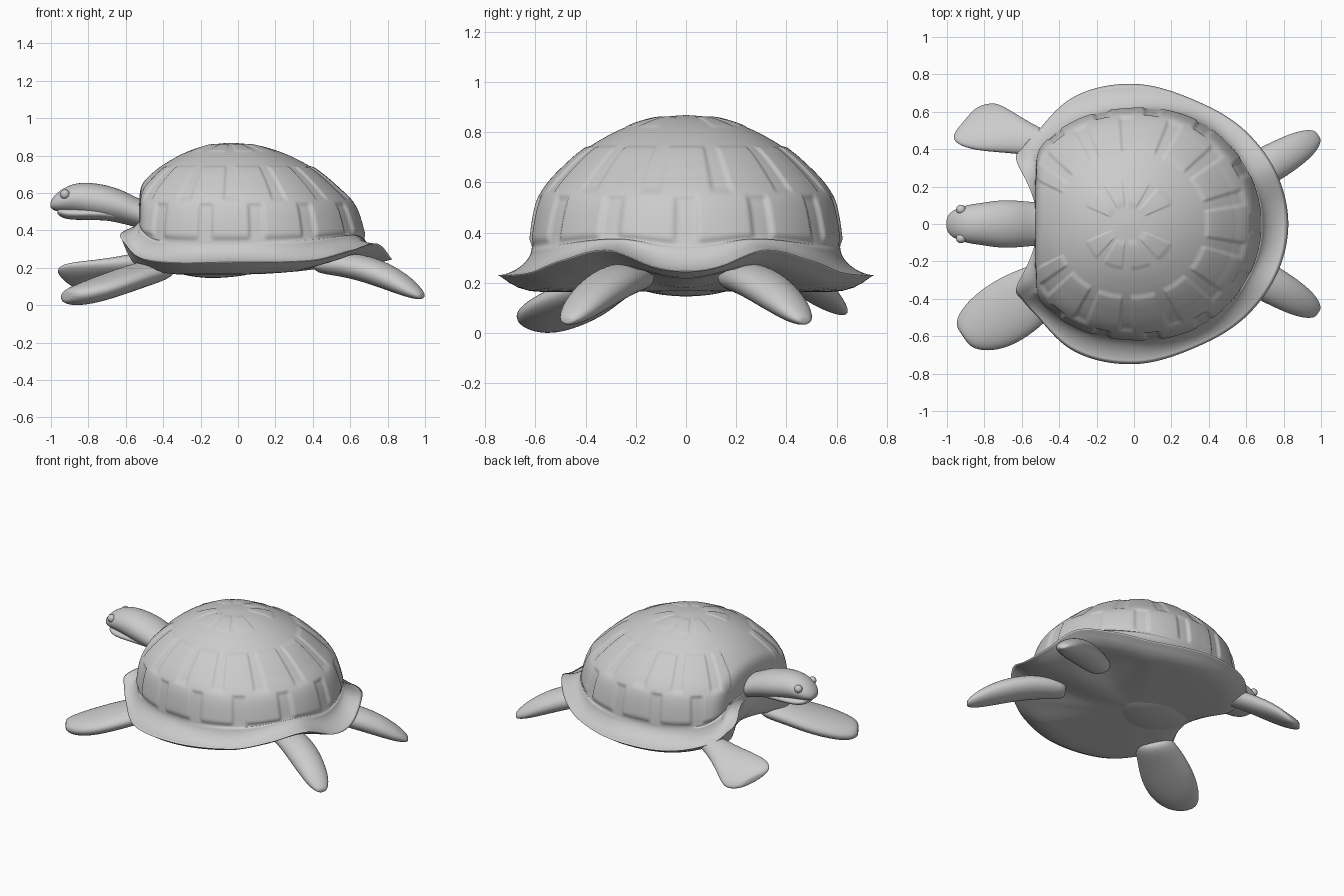
import bpy, bmesh, math

if "Cube" in bpy.data.objects:
    bpy.data.objects.remove(bpy.data.objects["Cube"])

def curve(table, x):
    """Smooth interpolation of a table of (x, value) points."""
    n = len(table)
    for i in range(n - 1):
        x0, y0 = table[i]
        x1, y1 = table[i + 1]
        if x <= x1 or i == n - 2:
            t = min(max((x - x0) / (x1 - x0), 0), 1)
            xa, ya = table[i - 1] if i > 0 else (2 * x0 - x1, y1)
            xb, yb = table[i + 2] if i + 2 < n else (2 * x1 - x0, y0)
            m0 = (y1 - ya) / (x1 - xa) * (x1 - x0)
            m1 = (yb - y0) / (xb - x0) * (x1 - x0)
            return ((2*t**3 - 3*t*t + 1) * y0 + (t**3 - 2*t*t + t) * m0
                    + (3*t*t - 2*t**3) * y1 + (t**3 - t*t) * m1)

def loft(name, rings, subsurf=0):
    """Skin a list of closed rings, closing each end with a fan."""
    bm = bmesh.new()
    loops = [[bm.verts.new(p) for p in r] for r in rings]
    n = len(loops[0])
    for a, b in zip(loops, loops[1:]):
        for i in range(n):
            bm.faces.new((a[i], a[(i + 1) % n], b[(i + 1) % n], b[i]))
    for lp in (loops[0], loops[-1]):
        c = bm.verts.new([sum(v.co[k] for v in lp) / n for k in range(3)])
        for i in range(n):
            bm.faces.new((lp[i], lp[(i + 1) % n], c))
    bmesh.ops.recalc_face_normals(bm, faces=bm.faces)
    me = bpy.data.meshes.new(name)
    bm.to_mesh(me)
    bm.free()
    for p in me.polygons:
        p.use_smooth = True
    ob = bpy.data.objects.new(name, me)
    bpy.context.collection.objects.link(ob)
    if subsurf:
        mod = ob.modifiers.new("smooth", 'SUBSURF')
        mod.levels = mod.render_levels = subsurf
    return ob

def limb(name, sections, sy=1):
    """Flattened tube; each section is x, y, z, half width, half height, side yaw, side slope."""
    rings = []
    for x, y, z, w, h, yaw, slope in sections:
        c, s = math.cos(math.radians(yaw)), math.sin(math.radians(yaw))
        ring = []
        for i in range(12):
            a = 2 * math.pi * i / 12
            u, v = 1.04 * w * math.cos(a), 1.04 * h * math.sin(a)
            ring.append((x + c * u, sy * (y + s * u), z + v + slope * u))
        rings.append(ring)
    return loft(name, rings, 2)

# Shell outlines by angle from the rear (0) to the head (180)
CX = -0.04
rim_r = [(0, .865), (17, .85), (37, .81), (62, .755), (88, .75), (113, .735),
         (132, .69), (144, .69), (149, .69), (157, .58), (166, .51), (180, .47)]
rim_z = [(0, .245), (8, .26), (22, .33), (38, .29), (55, .24), (90, .23),
         (120, .23), (138, .27), (150, .38), (160, .42), (180, .42)]
base_r = [(0, .675), (45, .65), (90, .61), (135, .61), (180, .59)]
base_z = [(0, .34), (22, .375), (50, .35), (90, .33), (130, .35), (155, .46), (180, .47)]
low_z = [(0, .215), (22, .26), (40, .22), (60, .175), (120, .165), (150, .19), (180, .2)]
# Dome profile: radius fraction and height along the profile
dome_k = [(0, .02), (.2, .25), (.4, .5), (.6, .74), (.8, .945), (1, 1)]
dome_z = [(0, .868), (.2, .85), (.4, .79), (.6, .69), (.8, .54), (1, .33)]

def box(x, lo, hi, soft):
    f = lambda t: min(max(t, 0), 1)
    t = f((x - lo) / soft + .5) * f((hi - x) / soft + .5)
    return t * t * (3 - 2 * t)

def plates(deg, s):
    """Height of the raised shell plates: two staggered rows and a ring on top."""
    p = (deg * 14 / 360 + .5) % 1 - .5
    q = (deg * 14 / 360) % 1 - .5
    t = (deg * 10 / 360 + .5) % 1 - .5
    a = abs((deg + 180) % 360 - 180)
    if a < 154:
        h = max(.012 * box(s, .51, .80, .025) * box(p, -.36, .36, .07),
                .013 * box(s, .77, .945, .04) * box(q, -.36, .36, .08))
        if h > 0:
            return h
    if 18 < a < 162:
        return .006 * box(s, .14, .31, .03) * box(t, -.34, .34, .12)
    return 0

# Shell: domed back, flared rim and belly in one skin
N = 392
def ring(func):
    out = []
    for i in range(N):
        d = 360 * i / N
        r, z = func(d, min(d, 360 - d))
        out.append((r * math.cos(math.radians(d)) + CX, r * math.sin(math.radians(d)), z))
    return out

def rear_slope(a, s):
    """The back of the dome leans outward toward its base."""
    return .05 * max(0, math.cos(math.radians(a))) * max(0, (s - .7) / .3)

def dome_point(s):
    k, z = curve(dome_k, s), curve(dome_z, s)
    def f(d, a):
        lift = (curve(base_z, a) - .33) * max(0, (s - .75) / .25) ** 2
        h = plates(d, s)
        return (k * curve(base_r, a) + rear_slope(a, s) + h * min(1, k),
                z + lift + h * (1 - k) * .9)
    return f

def flare_point(t):
    def f(d, a):
        r0, r1 = curve(base_r, a) + rear_slope(a, 1), curve(rim_r, a)
        if a > 100:
            r0 = min(r0, .485 / -math.cos(math.radians(a)))
        z0, z1 = curve(base_z, a), curve(rim_z, a)
        return r0 + (r1 - r0) * t ** 1.5, z0 + (z1 - z0) * (1 - (1 - t) ** 1.6)
    return f

def belly_point(k, g):
    def f(d, a):
        z1, z2 = curve(rim_z, a), curve(low_z, a)
        z = z1 + (z2 - z1) * g if g <= 1 else z2 + (.165 - z2) * (g - 1)
        return k * curve(rim_r, a), z
    return f

def squared(p):
    """Flatten the front of the dome where the neck comes out."""
    x = p[0]
    if x < -.47:
        x = -.47 - .06 * math.tanh((-.47 - x) / .06)
    return (x, p[1], p[2])

rings = [[squared(p) for p in ring(dome_point(i / 90))] for i in range(91)]
rings += [ring(flare_point(i / 10)) for i in range(1, 11)]
for k, g in [(.985, .08), (.94, .45), (.89, .75), (.83, .94), (.76, 1),
             (.6, 1.3), (.4, 1.7), (.2, 1.95), (.03, 2)]:
    rings.append(ring(belly_point(k, g)))
loft("shell", rings)

# Body bulging under the front of the shell
limb("body", [
    (.10, 0, .22, .12, .05, 90, 0), (-.02, 0, .225, .22, .075, 90, 0),
    (-.18, 0, .24, .28, .10, 90, 0), (-.34, 0, .27, .25, .10, 90, 0),
    (-.45, 0, .32, .18, .10, 90, 0), (-.51, 0, .38, .10, .06, 90, 0)])

# Front flippers, posed differently on each side
limb("front_flipper_near", [
    (-.38, -.28, .20, .12, .06, -56, 0), (-.50, -.35, .17, .145, .068, -56, 0),
    (-.63, -.435, .125, .175, .072, -56, .05), (-.76, -.52, .08, .17, .068, -56, .05),
    (-.86, -.575, .053, .13, .058, -56, .08), (-.915, -.60, .05, .075, .035, -56, .1)])
limb("front_flipper_far", [
    (-.36, .38, .25, .07, .05, 80, 0), (-.52, .44, .23, .075, .055, 85, -.1),
    (-.68, .495, .19, .115, .055, 80, -.28), (-.79, .52, .155, .14, .052, 66, -.45),
    (-.865, .535, .145, .14, .044, 52, -.45), (-.91, .55, .135, .10, .026, 50, -.45)])

# Rear flippers
for side, sy in (("near", -1), ("far", 1)):
    limb("rear_flipper_" + side, [
        (.42, .18, .22, .08, .05, 120, 0), (.56, .235, .22, .095, .065, 120, 0),
        (.70, .305, .192, .105, .075, 120, 0), (.83, .38, .14, .095, .07, 122, 0),
        (.93, .44, .085, .075, .05, 124, 0), (.985, .475, .05, .035, .02, 124, 0)], sy)

# Head and neck
limb("head", [
    (-.40, 0, .46, .11, .08, 90, 0), (-.52, 0, .485, .115, .075, 90, 0),
    (-.61, 0, .525, .125, .09, 90, 0), (-.71, 0, .55, .13, .095, 90, 0),
    (-.80, 0, .565, .115, .092, 90, 0), (-.88, 0, .573, .105, .08, 90, 0),
    (-.95, 0, .558, .085, .06, 90, 0), (-.99, 0, .543, .055, .035, 90, 0),
    (-1.003, 0, .538, .025, .014, 90, 0)])
limb("lower_jaw", [
    (-.60, 0, .48, .09, .04, 90, 0), (-.72, 0, .492, .105, .036, 90, 0),
    (-.84, 0, .49, .10, .034, 90, 0), (-.92, 0, .49, .085, .032, 90, 0),
    (-.965, 0, .502, .055, .02, 90, 0)])

# Eyes
for side, sy in (("near", -1), ("far", 1)):
    bpy.ops.mesh.primitive_uv_sphere_add(segments=24, ring_count=16, radius=.026,
                                         location=(-.925, sy * .077, .593))
    bpy.context.object.name = "eye_" + side
    bpy.ops.object.shade_smooth()
